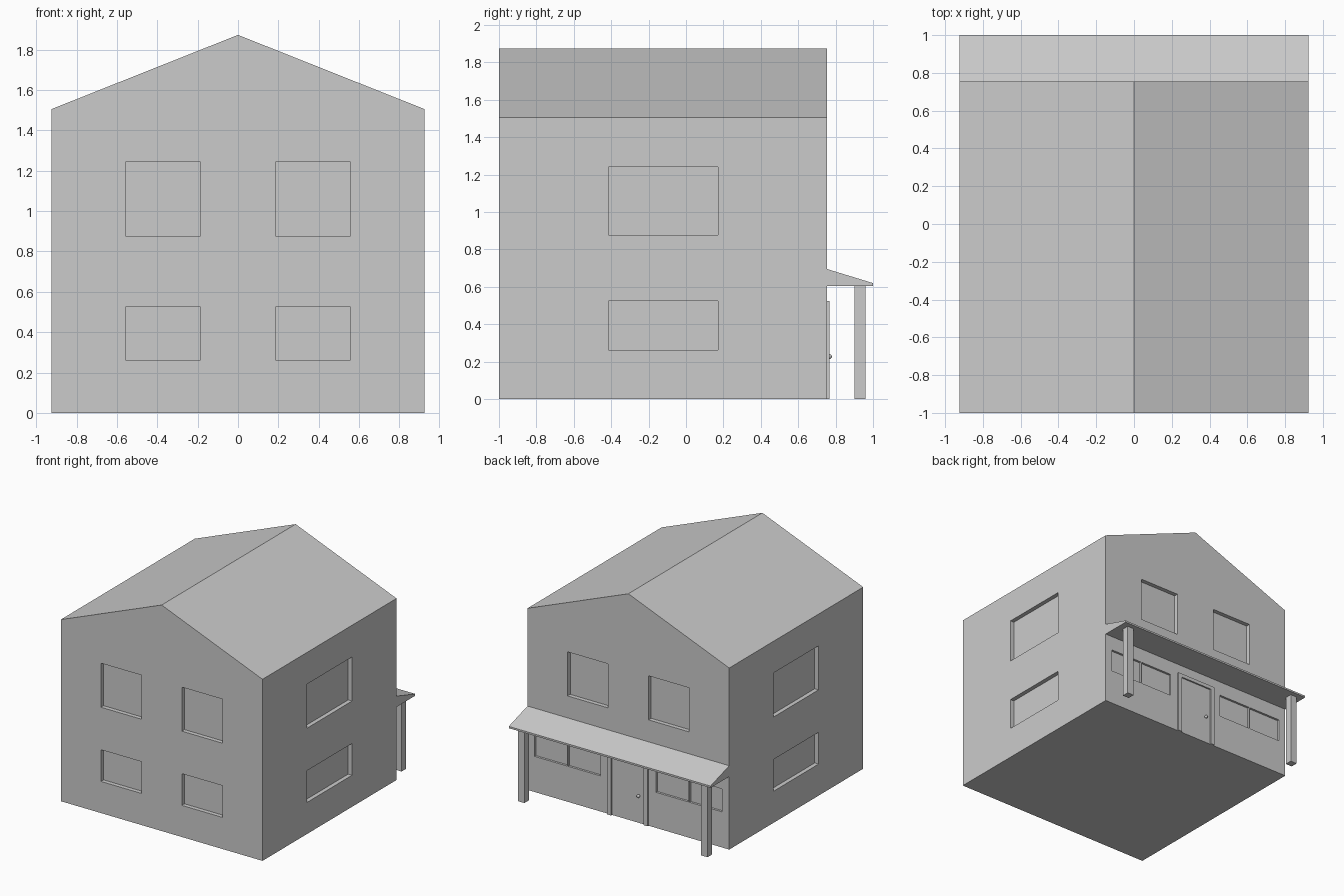
import bpy, bmesh
from mathutils import Matrix, Vector

if "Cube" in bpy.data.objects:
    bpy.data.objects.remove(bpy.data.objects["Cube"])

W, FRONT, BACK = 0.925, -1.0, 0.755   # half width, front and back wall planes
REVEAL = 0.035


def add_object(name, bm):
    bmesh.ops.recalc_face_normals(bm, faces=bm.faces)
    mesh = bpy.data.meshes.new(name)
    bm.to_mesh(mesh)
    bm.free()
    obj = bpy.data.objects.new(name, mesh)
    bpy.context.collection.objects.link(obj)
    return obj


def add_box(bm, x, y, z):
    lo, hi = Vector((x[0], y[0], z[0])), Vector((x[1], y[1], z[1]))
    mat = Matrix.Translation((lo + hi) / 2) @ Matrix.Diagonal((*(hi - lo), 1))
    bmesh.ops.create_cube(bm, size=1, matrix=mat)


def extrude_profile(name, points, vector):
    bm = bmesh.new()
    face = bm.faces.new([bm.verts.new(p) for p in points])
    new = bmesh.ops.extrude_face_region(bm, geom=[face], use_keep_orig=True)["geom"]
    bmesh.ops.translate(bm, vec=vector, verts=[v for v in new if isinstance(v, bmesh.types.BMVert)])
    return add_object(name, bm)


def mirrored(lo, hi):
    return (lo, hi), (-hi, -lo)


# Gabled house body
house = extrude_profile("house_body", [(-W, FRONT, 0), (W, FRONT, 0), (W, FRONT, 1.505),
                                       (0, FRONT, 1.873), (-W, FRONT, 1.505)],
                        (0, BACK - FRONT, 0))

# Window recesses
cut = bmesh.new()
UPPER, LOWER = (0.877, 1.242), (0.262, 0.525)
for z in (UPPER, LOWER):
    for x in mirrored(0.185, 0.557):
        add_box(cut, x, (FRONT - 0.1, FRONT + REVEAL), z)
    for x in mirrored(W - REVEAL, W + 0.1):
        add_box(cut, x, (-0.415, 0.172), z)
for x in mirrored(0.185, 0.557):
    add_box(cut, x, (BACK - REVEAL, BACK + 0.1), UPPER)
# Paired porch windows with a narrow mullion between panes
for pane in ((0.255, 0.552), (0.562, 0.86)):
    for x in mirrored(*pane):
        add_box(cut, x, (BACK - 0.018, BACK + 0.1), (0.295, 0.485))
cutter = add_object("window_cutter", cut)
cutter.hide_render = True
cutter.hide_set(True)
mod = house.modifiers.new("window_recesses", "BOOLEAN")
mod.operation, mod.solver, mod.object = "DIFFERENCE", "EXACT", cutter

# Sloping porch roof
extrude_profile("porch_roof", [(-W, BACK, 0.605), (-W, 1.0, 0.605), (-W, 1.0, 0.62),
                               (-W, BACK, 0.695)], (2 * W, 0, 0))

# Porch posts
for side, x in zip(("left", "right"), mirrored(0.81, 0.87)):
    bm = bmesh.new()
    add_box(bm, x, (0.90, 0.96), (0, 0.605))
    add_object("porch_post_" + side, bm)

# Door frame: an inverted U standing proud of the wall
FW, FI, FT = 0.185, 0.15, 0.525
extrude_profile("door_frame", [(FW, BACK, 0), (FW, BACK, FT), (-FW, BACK, FT), (-FW, BACK, 0),
                               (-FI, BACK, 0), (-FI, BACK, FT - 0.03),
                               (FI, BACK, FT - 0.03), (FI, BACK, 0)], (0, 0.013, 0))

# Door knob on a short stem
bm = bmesh.new()
bmesh.ops.create_uvsphere(bm, u_segments=16, v_segments=10, radius=0.013,
                          matrix=Matrix.Translation((-0.1, 0.767, 0.227)))
add_box(bm, (-0.105, -0.095), (BACK - 0.002, 0.765), (0.222, 0.232))
knob = add_object("door_knob", bm)
for p in knob.data.polygons:
    p.use_smooth = len(p.vertices) > 0 and p.index < 160
